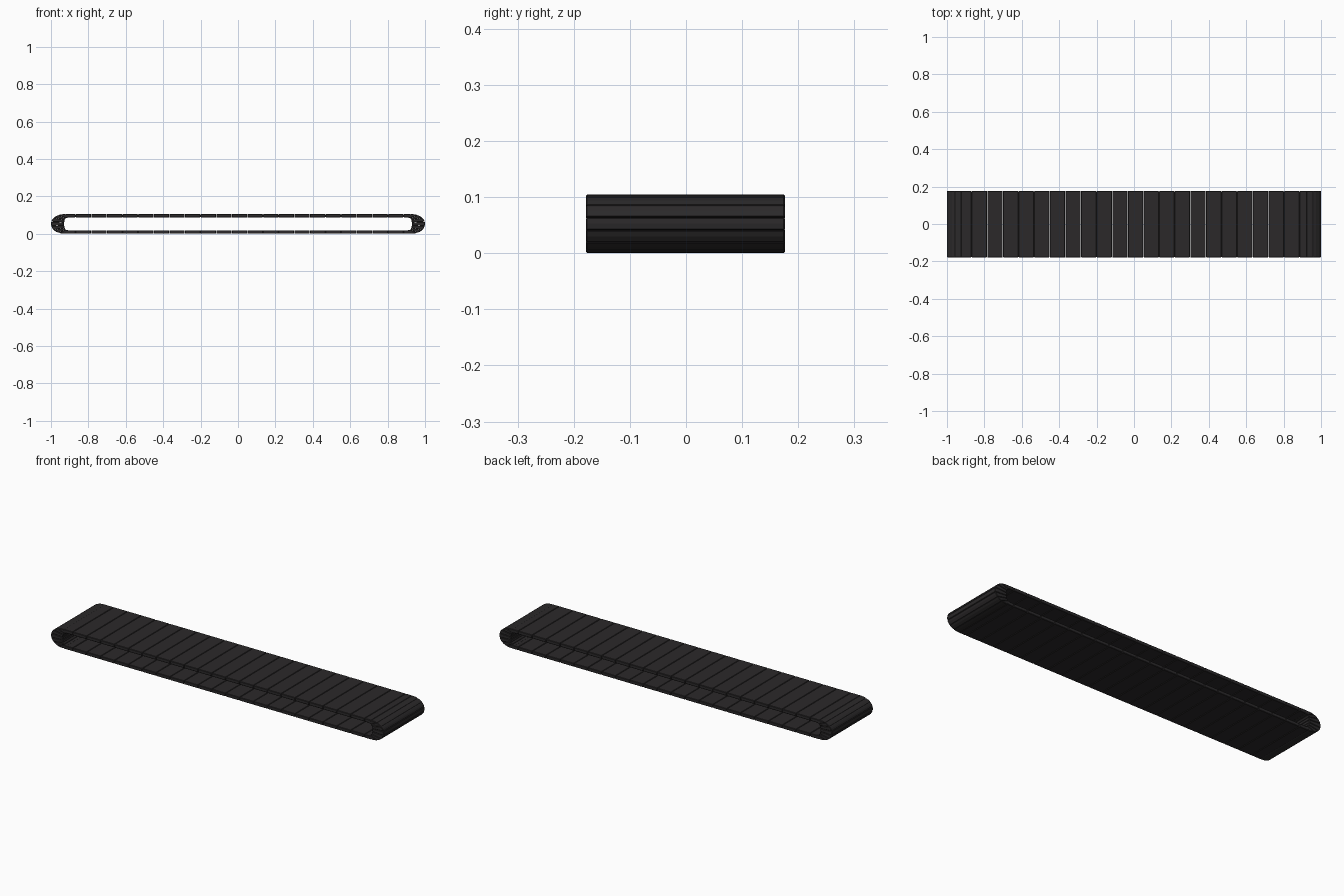
import bpy, bmesh, math
from mathutils import Vector

if "Cube" in bpy.data.objects:
    bpy.data.objects.remove(bpy.data.objects["Cube"])

Y0, Y1 = -0.178, 0.176          # belt width
H, T = 0.105, 0.018             # loop height, plate thickness
XS = 0.925                      # end of the straight runs
PITCH = 0.0835
MID = H / 2

mat = bpy.data.materials.new("black_rubber")
mat.diffuse_color = (0.024, 0.022, 0.023, 1)
mat.use_nodes = True
mat.node_tree.nodes["Principled BSDF"].inputs["Base Color"].default_value = mat.diffuse_color


def make_links(name, profiles):
    """Extrude each four-point x/z profile across the belt width."""
    bm = bmesh.new()
    for prof in profiles:
        pts = [Vector((x, 0, z)) for x, z in prof]
        front = [bm.verts.new((p.x, Y0, p.z)) for p in pts]
        back = [bm.verts.new((p.x, Y1, p.z)) for p in pts]
        bm.faces.new(front)
        bm.faces.new(back[::-1])
        n = len(pts)
        for i in range(n):
            j = (i + 1) % n
            bm.faces.new((front[j], front[i], back[i], back[j]))
    bmesh.ops.recalc_face_normals(bm, faces=bm.faces)
    me = bpy.data.meshes.new(name)
    bm.to_mesh(me)
    bm.free()
    me.materials.append(mat)
    ob = bpy.data.objects.new(name, me)
    bpy.context.collection.objects.link(ob)
    bev = ob.modifiers.new("edge_bevel", 'BEVEL')
    bev.width = 0.002
    bev.segments = 1
    return ob


# Straight runs: flat plates with hairline gaps
seams = [0.05 + PITCH * k for k in range(-12, 12)]
seams = [-XS] + [s for s in seams if abs(s) < XS - 0.02] + [XS]
g = 0.0008


def run(z0, z1):
    return [[(a + g, z0), (b - g, z0), (b - g, z1), (a + g, z1)]
            for a, b in zip(seams, seams[1:])]


make_links("top_run_links", run(H - T, H))
make_links("bottom_run_links", run(0, T))


# Rounded ends: deep wedge links fanned round the turn
def turn(side, n=7):
    def outer(t):
        return (side * (XS + (1 - XS) * math.cos(t) ** 0.9), MID + MID * math.sin(t))

    def inner(t):
        return (side * (0.905 + 0.025 * max(0, math.cos(t)) ** 0.6),
                MID + (MID - T) * math.sin(t))

    out = []
    for i in range(n):
        a = -math.pi / 2 + math.pi * i / n + 0.008
        b = -math.pi / 2 + math.pi * (i + 1) / n - 0.008
        m = (a + b) / 2
        out.append([outer(a), outer(m), outer(b), inner(b), inner(a)])
    return out


make_links("left_turn_links", turn(-1))
make_links("right_turn_links", turn(1))
